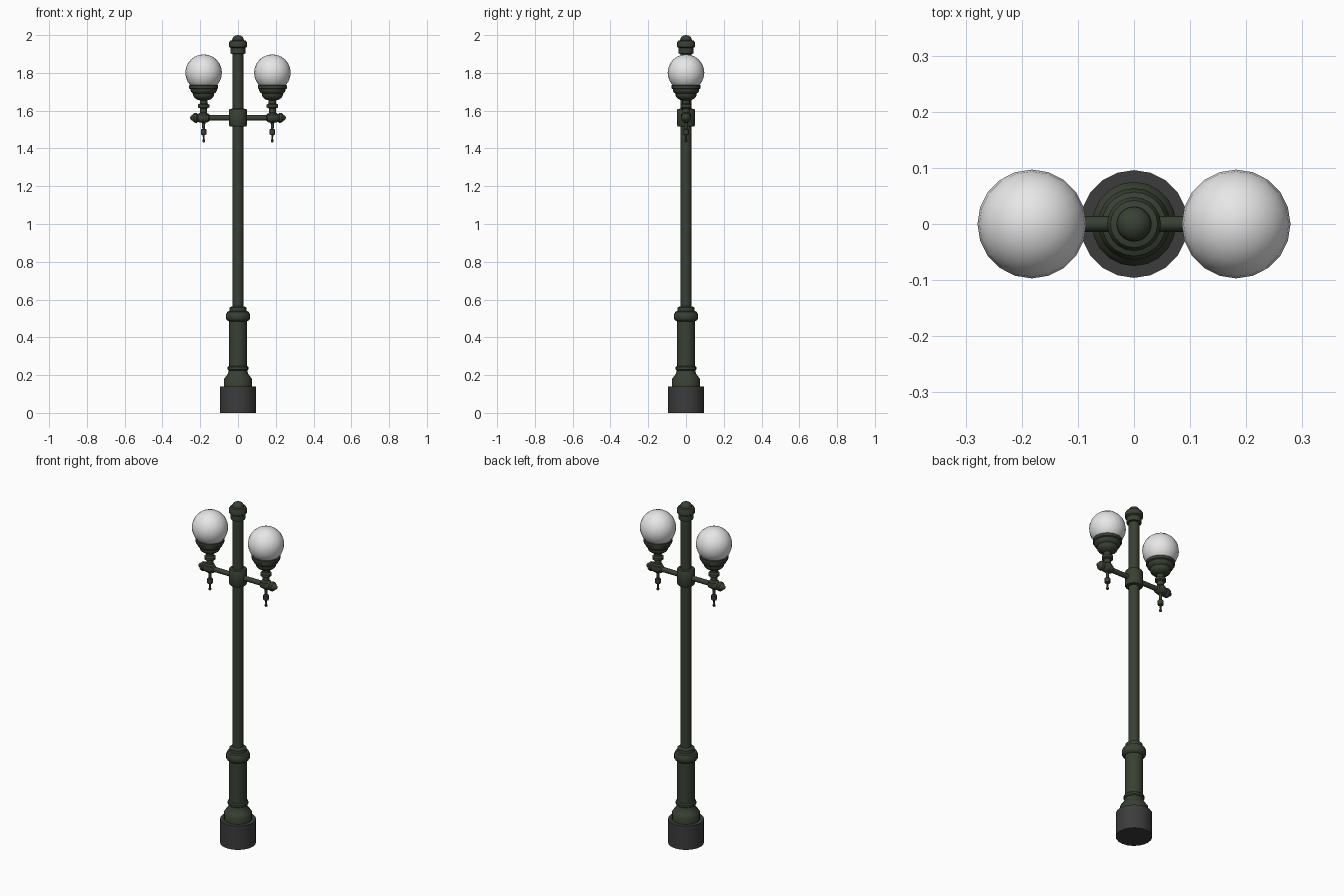
import bpy, math
from mathutils import Matrix, Vector

SIDES = 20


def material(name, rgb):
    m = bpy.data.materials.new(name)
    m.diffuse_color = (*rgb, 1)
    return m


GREEN = material("dark green iron", (0.040, 0.052, 0.032))
GREY = material("charcoal base", (0.045, 0.045, 0.046))
WHITE = material("white glass", (0.80, 0.80, 0.80))


def lathe(name, profile, mat, sides=SIDES, loc=(0, 0, 0), axis=(0, 0, 1), angle=35):
    """Revolve (radius, height) points about an axis, capping open ends."""
    rot = Vector((0, 0, 1)).rotation_difference(Vector(axis)).to_matrix().to_4x4()
    xf = Matrix.Translation(loc) @ rot
    verts, faces, rings = [], [], []
    for r, h in profile:
        n = 1 if r == 0 else sides
        rings.append(list(range(len(verts), len(verts) + n)))
        for i in range(n):
            a = 2 * math.pi * i / sides
            verts.append(xf @ Vector((r * math.cos(a), r * math.sin(a), h)))
    for a, b in zip(rings, rings[1:]):
        for i in range(sides):
            j = (i + 1) % sides
            if len(a) == 1:
                faces.append((a[0], b[j], b[i]))
            elif len(b) == 1:
                faces.append((a[i], a[j], b[0]))
            else:
                faces.append((a[i], a[j], b[j], b[i]))
    if len(rings[0]) > 1:
        faces.append(rings[0][::-1])
    if len(rings[-1]) > 1:
        faces.append(rings[-1])
    me = bpy.data.meshes.new(name)
    me.from_pydata(verts, [], faces)
    me.materials.append(mat)
    ob = bpy.data.objects.new(name, me)
    bpy.context.collection.objects.link(ob)
    bpy.ops.object.select_all(action='DESELECT')
    ob.select_set(True)
    bpy.context.view_layer.objects.active = ob
    bpy.ops.object.shade_smooth_by_angle(angle=math.radians(angle))
    return ob


# concrete footing
lathe("footing", [(0.096, 0), (0.096, 0.14)], GREY)

# pedestal with mouldings
lathe("pedestal", [(0.075, 0.138), (0.075, 0.178), (0.068, 0.188), (0.053, 0.208),
                   (0.049, 0.225), (0.055, 0.230), (0.055, 0.242), (0.048, 0.248),
                   (0.048, 0.485), (0.058, 0.490), (0.064, 0.500), (0.064, 0.520),
                   (0.057, 0.535), (0.046, 0.540), (0.046, 0.558), (0.028, 0.565)], GREEN)

# main pole
lathe("pole", [(0.028, 0.55), (0.028, 1.91)], GREEN)

# finial cap
lathe("finial", [(0.028, 1.900), (0.039, 1.902), (0.039, 1.932), (0.048, 1.938),
                 (0.048, 1.960), (0.042, 1.970), (0.031, 1.973), (0.030, 1.982),
                 (0.024, 1.991), (0.013, 1.998), (0, 2.0)], GREEN)

# collar that carries the arms
lathe("arm_collar", [(0.028, 1.515), (0.044, 1.517), (0.048, 1.523), (0.048, 1.603),
                     (0.044, 1.609), (0.028, 1.611)], GREEN)

for side, s in (("left", -1), ("right", 1)):
    x = 0.182 * s
    # horizontal arm with bulbous end
    lathe(side + "_arm", [(0.014, 0.03), (0.014, 0.150), (0.022, 0.156), (0.025, 0.170),
                          (0.025, 0.205), (0.020, 0.212), (0.027, 0.219), (0.025, 0.232),
                          (0.014, 0.243), (0.010, 0.250), (0, 0.255)],
          GREEN, 12, (0, 0, 1.562), (s, 0, 0))
    # hanging drop under the arm
    lathe(side + "_drop", [(0, 1.430), (0.007, 1.435), (0.007, 1.445), (0.004, 1.449),
                           (0.005, 1.470), (0.015, 1.474), (0.015, 1.500), (0.007, 1.504),
                           (0.009, 1.535), (0.016, 1.540), (0.016, 1.56)],
          GREEN, 12, (x, 0, 0))
    # lamp stem and stepped cup
    lathe(side + "_cup", [(0.026, 1.560), (0.026, 1.582), (0.018, 1.590), (0.018, 1.612),
                          (0.030, 1.617), (0.030, 1.632), (0.020, 1.638), (0.020, 1.655),
                          (0.036, 1.659), (0.050, 1.670), (0.055, 1.680), (0.055, 1.690),
                          (0.064, 1.696), (0.070, 1.706), (0.070, 1.714), (0.077, 1.718),
                          (0.077, 1.734), (0.066, 1.738)], GREEN, SIDES, (x, 0, 0))
    # glass globe
    n = 12
    globe = [(0.097 * math.sin(math.pi * i / n), -0.097 * math.cos(math.pi * i / n))
             for i in range(1, n)]
    lathe(side + "_globe", [(0, -0.097)] + globe + [(0, 0.097)], WHITE, SIDES,
          (x, 0, 1.801), angle=60)
